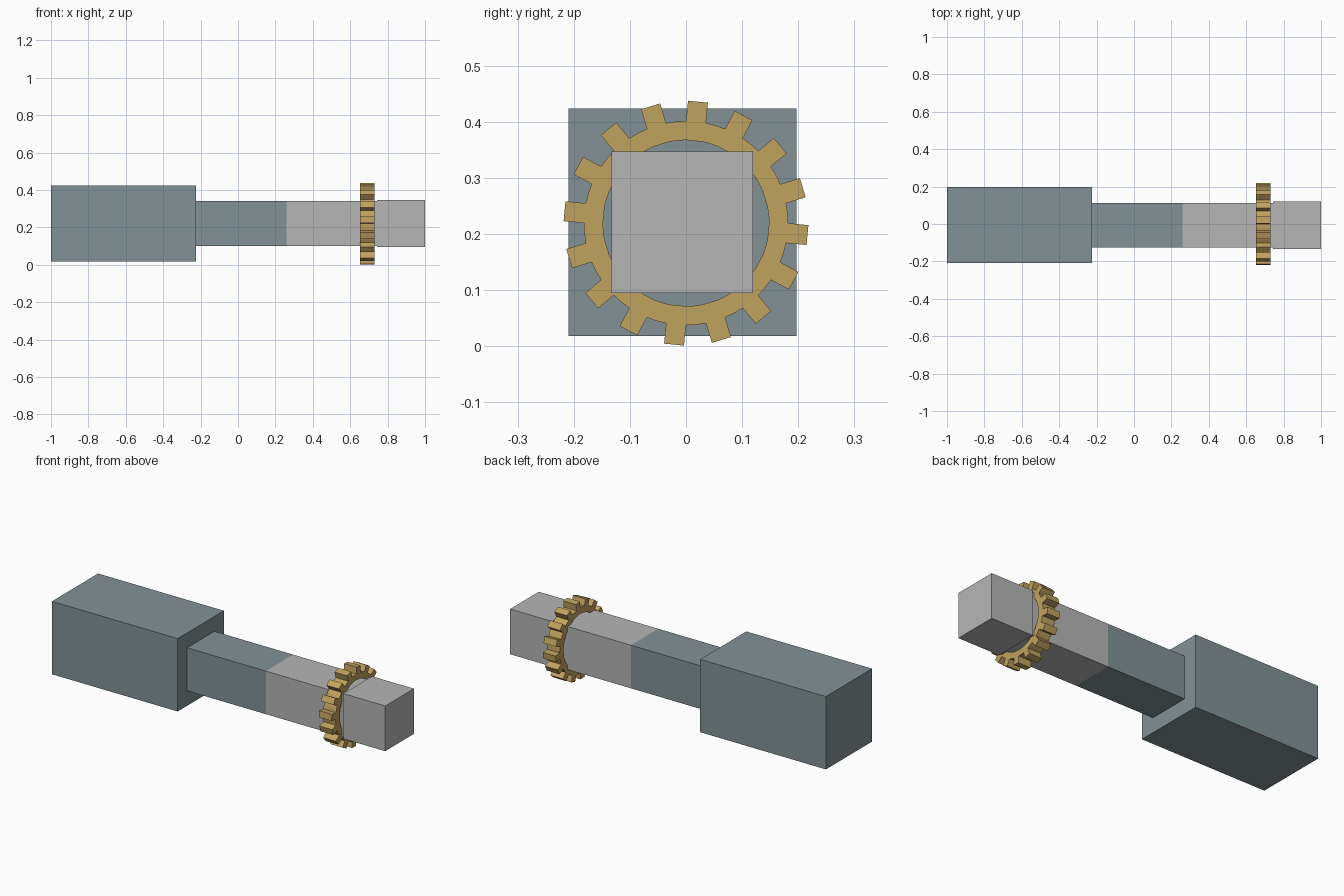
import bpy, bmesh, math
from mathutils import Matrix

if "Cube" in bpy.data.objects:
    bpy.data.objects.remove(bpy.data.objects["Cube"])


def material(name, rgb):
    m = bpy.data.materials.new(name)
    lin = [(c / 255 / 12.92) if c < 10 else ((c / 255 + 0.055) / 1.055) ** 2.4 for c in rgb]
    m.diffuse_color = (*lin, 1)
    m.use_nodes = True
    m.node_tree.nodes["Principled BSDF"].inputs["Base Color"].default_value = m.diffuse_color
    return m


slate = material("slate grey", (130, 145, 150))
silver = material("light grey", (182, 182, 182))
brass = material("brass", (192, 162, 95))


def finish(name, bm, mat):
    bmesh.ops.recalc_face_normals(bm, faces=bm.faces)
    me = bpy.data.meshes.new(name)
    bm.to_mesh(me)
    bm.free()
    me.materials.append(mat)
    ob = bpy.data.objects.new(name, me)
    bpy.context.collection.objects.link(ob)
    return ob


def bar(name, x0, x1, half, mat):
    """Square bar along x, centred on the shaft axis."""
    bm = bmesh.new()
    size = Matrix.Diagonal((x1 - x0, 2 * half, 2 * half, 1))
    bmesh.ops.create_cube(bm, size=1, matrix=Matrix.Translation(((x0 + x1) / 2, -0.0065, 0.221)) @ size)
    return finish(name, bm, mat)


# Handle, shaft in two tones, end block
bar("handle", -1.0, -0.225, 0.203, slate)
bar("shaft_inner", -0.225, 0.26, 0.12, slate)
bar("shaft_outer", 0.26, 0.742, 0.12, silver)
bar("end_block", 0.742, 1.0, 0.126, silver)

# Gear ring: toothed outline and round bore, with straight-sided teeth
X0, X1, ZC = 0.651, 0.729, 0.2195
R_IN, R_ROOT, R_TIP, HALF_W, TEETH = 0.148, 0.182, 0.2175, 0.0178, 16
root_angle = math.asin(HALF_W / R_ROOT)
pitch = 2 * math.pi / TEETH
profile = []  # (outer radius, angle) stations, each paired with a bore point
for i in range(TEETH):
    a = math.radians(-5.625) + i * pitch
    tip_angle = math.atan2(HALF_W, R_TIP)
    tip_r = math.hypot(HALF_W, R_TIP)
    gap = pitch - 2 * root_angle
    profile += [(R_ROOT, a - root_angle, a - root_angle), (tip_r, a - tip_angle, None),
                (tip_r, a + tip_angle, None), (R_ROOT, a + root_angle, a + root_angle),
                (R_ROOT, a + root_angle + gap / 2, a + root_angle + gap / 2)]

bm = bmesh.new()


def pair(r, a):
    return [bm.verts.new((x, r * math.cos(a), ZC + r * math.sin(a))) for x in (X0, X1)]


outer = [pair(r, a) for r, a, _ in profile]
bore = [pair(R_IN, b) if b is not None else None for _, _, b in profile]
n = len(profile)
for i in range(n):
    j = (i + 1) % n
    bm.faces.new((outer[i][0], outer[j][0], outer[j][1], outer[i][1]))
    if bore[i]:
        run = [i, j]
        while bore[run[-1]] is None:
            run.append((run[-1] + 1) % n)
        k = run[-1]
        bm.faces.new((bore[i][0], bore[k][0], bore[k][1], bore[i][1]))
        # side faces: ring quad, plus a quad for the tooth
        for s in (0, 1):
            bm.faces.new((bore[i][s], outer[i][s], outer[k][s], bore[k][s]))
            if len(run) > 2:
                bm.faces.new([outer[m][s] for m in run])
bmesh.ops.recalc_face_normals(bm, faces=bm.faces)
finish("gear_ring", bm, brass)
